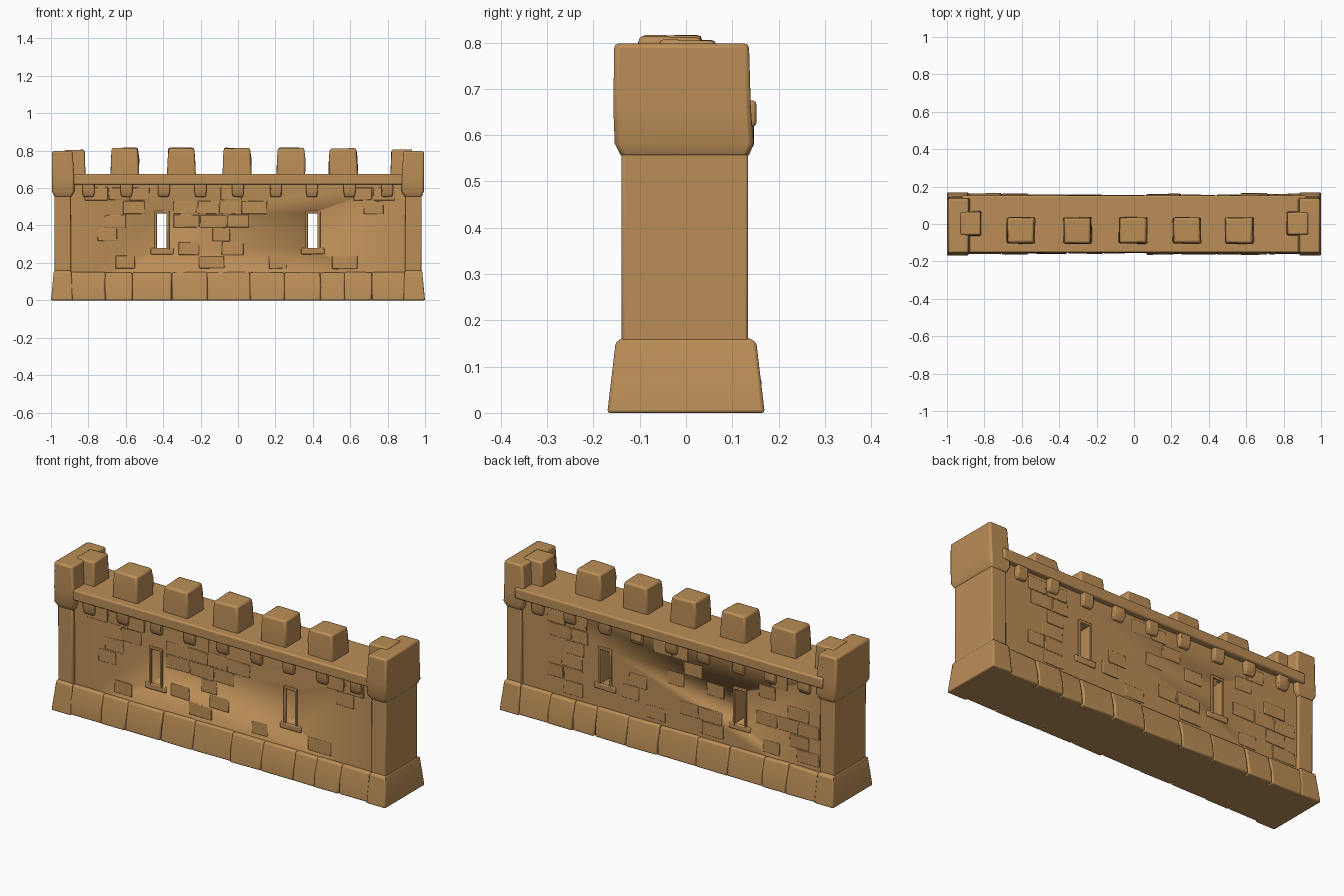
import bpy, bmesh, random
from mathutils import Vector

if "Cube" in bpy.data.objects:
    bpy.data.objects.remove(bpy.data.objects["Cube"])

random.seed(7)
stone = bpy.data.materials.new("sandstone")
stone.diffuse_color = (0.50, 0.27, 0.095, 1)
stone.use_nodes = True
stone.node_tree.nodes["Principled BSDF"].inputs["Base Color"].default_value = stone.diffuse_color


def finish(name, bm, bevel=0.006):
    """Turn a bmesh into a softly bevelled stone object."""
    bmesh.ops.recalc_face_normals(bm, faces=bm.faces)
    me = bpy.data.meshes.new(name)
    bm.to_mesh(me)
    bm.free()
    ob = bpy.data.objects.new(name, me)
    bpy.context.collection.objects.link(ob)
    me.materials.append(stone)
    if bevel:
        mod = ob.modifiers.new("worn_edges", 'BEVEL')
        mod.width, mod.segments, mod.limit_method = bevel, 2, 'ANGLE'
    bpy.context.view_layer.objects.active = ob
    ob.select_set(True)
    bpy.ops.object.shade_smooth_by_angle(angle=0.7)
    ob.select_set(False)
    return ob


def loft(name, rings, bevel=0.006, jitter=0.0):
    """Stack rectangles (z, x0, x1, y0, y1) into a closed solid."""
    bm = bmesh.new()
    loops = []
    for z, x0, x1, y0, y1 in rings:
        loop = []
        for x, y in ((x0, y0), (x1, y0), (x1, y1), (x0, y1)):
            r = Vector([random.uniform(-jitter, jitter) for _ in range(3)])
            if z <= 0:
                r.z = 0
            loop.append(bm.verts.new(Vector((x, y, z)) + r))
        loops.append(loop)
    for a, b in zip(loops, loops[1:]):
        for i in range(4):
            j = (i + 1) % 4
            bm.faces.new((a[i], a[j], b[j], b[i]))
    bm.faces.new(loops[0])
    bm.faces.new(loops[-1])
    return finish(name, bm, bevel)


def box(name, x0, x1, y0, y1, z0, z1, bevel=0.006, jitter=0.0):
    return loft(name, [(z0, x0, x1, y0, y1), (z1, x0, x1, y0, y1)], bevel, jitter)


WALL = 0.118
WINDOWS = (-0.407, 0.4)

# Main wall with two arrow slits cut through
wall = box("wall", -0.92, 0.92, -WALL, WALL, 0.02, 0.65, 0)
for x in WINDOWS:
    cutter = box("slit_cutter", x - 0.026, x + 0.026, -0.3, 0.3, 0.28, 0.464, 0)
    cutter.hide_render = True
    mod = wall.modifiers.new("slit", 'BOOLEAN')
    mod.object, mod.operation, mod.solver = cutter, 'DIFFERENCE', 'EXACT'
    bpy.context.view_layer.objects.active = wall
    bpy.ops.object.modifier_apply(modifier=mod.name)
    bpy.data.objects.remove(cutter)

for s, side in ((-1, "front"), (1, "back")):
    def span(a, b):
        return sorted((s * a, s * b))

    # Slit surrounds: jambs, lintel and sill
    for x in WINDOWS:
        y0, y1 = span(0.10, 0.126)
        for k in (-1, 1):
            xa, xb = sorted((x + k * 0.0265, x + k * 0.040))
            box(side + "_slit_jamb", xa, xb, y0, y1, 0.27, 0.475, 0.003)
        box(side + "_slit_lintel", x - 0.04, x + 0.04, y0, y1, 0.464, 0.478, 0.003)
        box(side + "_slit_sill", x - 0.062, x + 0.062, *span(0.10, 0.125), 0.247, 0.279, 0.005, 0.002)

    # Faintly raised stones in staggered courses
    for row in range(6):
        z = 0.17 + row * 0.073
        x = -0.88 + (row % 2) * 0.06
        while x < 0.77:
            w = random.uniform(0.09, 0.14)
            clear = all(x + w < c - 0.06 or x > c + 0.06 for c in WINDOWS)
            if clear and random.random() < 0.4:
                box(side + "_wall_stone", x, x + w, *span(0.11, WALL + random.uniform(0.002, 0.005)),
                    z, z + 0.068, 0.003, 0.002)
            x += w + 0.006

    # Sloping plinth blocks
    seams = [-0.9, -0.71, -0.565, -0.355, -0.165, 0.065, 0.25, 0.44, 0.57, 0.715, 0.9]
    for a, b in zip(seams, seams[1:]):
        d = random.uniform(-0.005, 0.004)
        rings = [(0, a, b, *span(0.05, 0.162 + d)),
                 (0.07, a, b, *span(0.05, 0.157 + d)),
                 (0.15, a, b, *span(0.05, 0.138 + d))]
        loft(side + "_plinth_block", rings, 0.008, 0.003)

    # Corbels under the parapet
    for i in range(9):
        x = -0.8 + 0.2 * i + random.uniform(-0.006, 0.006)
        loft(side + "_corbel", [(0.553, x - 0.028, x + 0.028, *span(0.10, 0.132)),
                                (0.58, x - 0.031, x + 0.031, *span(0.10, 0.145)),
                                (0.63, x - 0.031, x + 0.031, *span(0.10, 0.145))], 0.006, 0.002)

# Solid plinth core closes the underside
box("plinth_core", -0.92, 0.92, -0.13, 0.13, 0, 0.14, 0)

# Parapet walkway
box("walkway", -0.92, 0.92, -0.152, 0.152, 0.618, 0.675, 0.008)

# Merlons
for x in (-0.605, -0.303, -0.005, 0.283, 0.563):
    loft("merlon", [(0.66, x - 0.077, x + 0.077, -0.106, 0.036),
                    (0.76, x - 0.075, x + 0.075, -0.105, 0.036),
                    (0.814, x - 0.069, x + 0.069, -0.100, 0.032)], 0.010, 0.003)

# End piers: battered foot, shaft and flared cap, with a half merlon inside
for s, side in ((-1, "left"), (1, "right")):
    def ring(z, xin, xout, yf, yb):
        return (z, *sorted((s * xin, s * xout)), yf, yb)

    loft(side + "_pier_foot", [ring(0, 0.885, 1.0, -0.170, 0.170),
                               ring(0.152, 0.89, 0.985, -0.152, 0.152),
                               ring(0.162, 0.90, 0.978, -0.138, 0.136)], 0.006)
    loft(side + "_pier_shaft", [ring(0.14, 0.892, 0.980, -0.139, 0.134),
                                ring(0.57, 0.895, 0.982, -0.139, 0.134)], 0.006)
    loft(side + "_pier_cap", [ring(0.55, 0.893, 0.980, -0.138, 0.134),
                              ring(0.582, 0.875, 0.994, -0.154, 0.146),
                              ring(0.66, 0.875, 0.995, -0.157, 0.140),
                              ring(0.798, 0.885, 0.995, -0.155, 0.136)], 0.010)
    loft(side + "_half_merlon", [ring(0.66, 0.815, 0.93, -0.062, 0.068),
                                 ring(0.805, 0.820, 0.93, -0.058, 0.064)], 0.009, 0.002)
